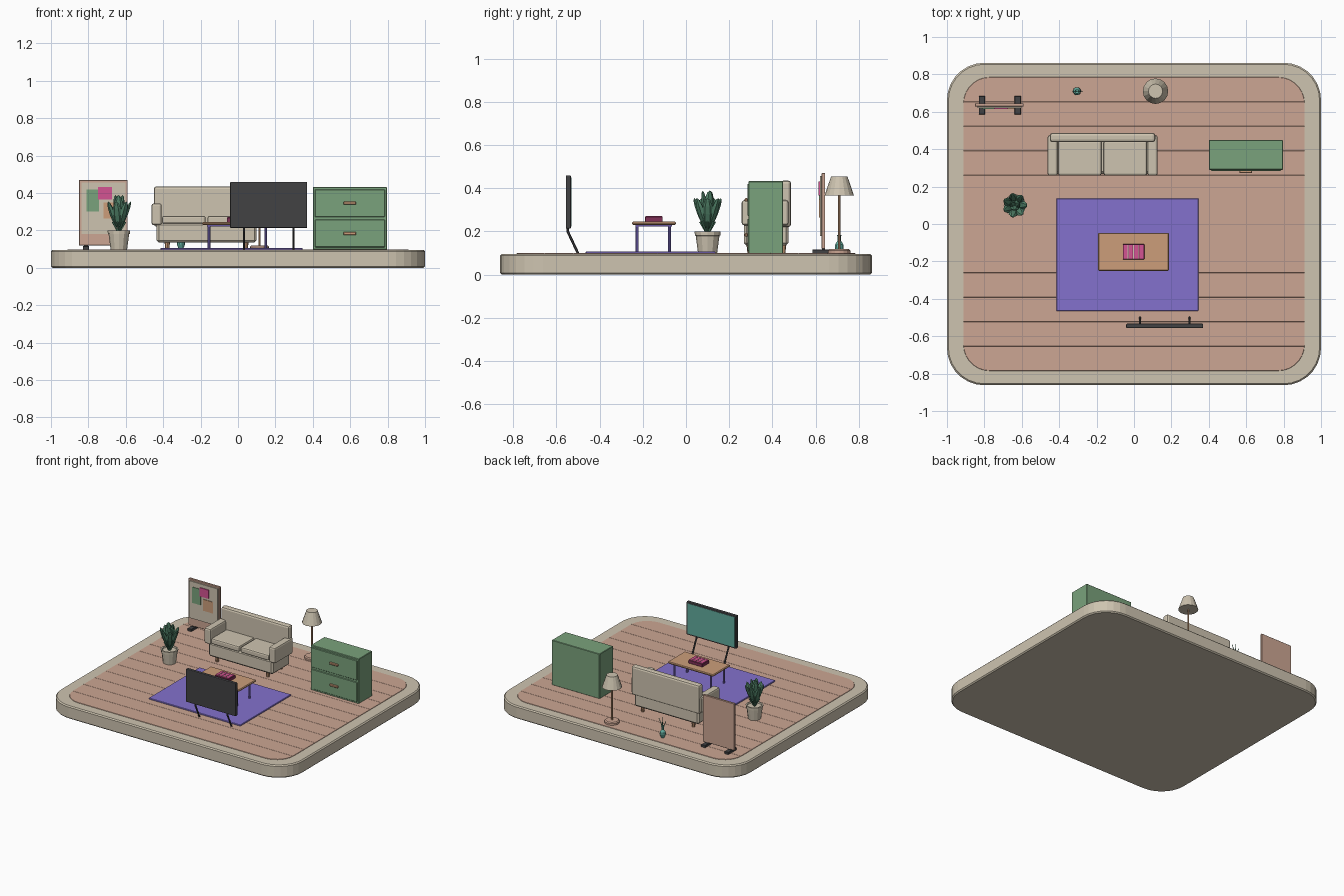
import bpy, bmesh, math
from mathutils import Vector, Matrix

if "Cube" in bpy.data.objects:
    bpy.data.objects.remove(bpy.data.objects["Cube"])


def mat(name, r, g, b):
    lin = lambda c: ((c / 255 + 0.055) / 1.055) ** 2.4
    m = bpy.data.materials.new(name)
    m.diffuse_color = (lin(r), lin(g), lin(b), 1)
    m.use_nodes = True
    m.node_tree.nodes["Principled BSDF"].inputs["Base Color"].default_value = m.diffuse_color
    return m


BEIGE = mat("beige", 206, 196, 176)
CLAY = mat("clay_pink", 204, 166, 147)
PURPLE = mat("purple", 131, 113, 205)
WOOD = mat("tan_wood", 204, 158, 122)
GREEN = mat("sage_green", 122, 162, 124)
LEAF = mat("leaf_green", 82, 132, 106)
DARK = mat("charcoal", 66, 66, 68)
TEAL = mat("teal", 98, 172, 158)
PINK = mat("pink", 212, 84, 146)
MAROON = mat("maroon", 128, 48, 86)


def finish(name, bm, m):
    bmesh.ops.recalc_face_normals(bm, faces=bm.faces)
    me = bpy.data.meshes.new(name)
    bm.to_mesh(me)
    bm.free()
    me.materials.append(m)
    ob = bpy.data.objects.new(name, me)
    bpy.context.collection.objects.link(ob)
    return ob


def bevel(ob, width, segments=1):
    b = ob.modifiers.new("bevel", "BEVEL")
    b.width, b.segments, b.limit_method = width, segments, "ANGLE"
    b.angle_limit = math.radians(40)


def box(name, x, y, z, m, bev=0, segments=1):
    bm = bmesh.new()
    bmesh.ops.create_cube(bm, size=1)
    for v in bm.verts:
        v.co = [(a + b) / 2 + c * (b - a) for (a, b), c in zip((x, y, z), v.co)]
    ob = finish(name, bm, m)
    if bev:
        bevel(ob, bev, segments)
    return ob


def lathe(name, profile, sides, loc, m):
    """Closed turned shape from (radius, height) points."""
    bm = bmesh.new()
    rings = [[bm.verts.new((loc[0] + r * math.cos(t), loc[1] + r * math.sin(t), z))
              for t in (2 * math.pi * i / sides for i in range(sides))] for r, z in profile]
    for a, b in zip(rings, rings[1:]):
        for i in range(sides):
            j = (i + 1) % sides
            bm.faces.new((a[i], a[j], b[j], b[i]))
    bm.faces.new(rings[0])
    bm.faces.new(rings[-1])
    return finish(name, bm, m)


def rod(name, a, b, r, m, sides=6, r2=None):
    a, b = Vector(a), Vector(b)
    d = b - a
    bm = bmesh.new()
    bmesh.ops.create_cone(bm, cap_ends=True, segments=sides, radius1=r,
                          radius2=r if r2 is None else r2, depth=d.length,
                          matrix=Matrix.Translation((a + b) / 2) @ d.to_track_quat("Z", "Y").to_matrix().to_4x4())
    return finish(name, bm, m)


def rounded_slab(hx, hy, rad, z0, z1, seg=7):
    bm = bmesh.new()
    vs = []
    for k, (sx, sy) in enumerate(((1, 1), (-1, 1), (-1, -1), (1, -1))):
        for i in range(seg + 1):
            t = math.pi / 2 * (k + i / seg)
            vs.append(bm.verts.new((sx * (hx - rad) + rad * math.cos(t),
                                    sy * (hy - rad) + rad * math.sin(t), z0)))
    f = bm.faces.new(vs)
    top = bmesh.ops.extrude_face_region(bm, geom=[f])["geom"]
    bmesh.ops.translate(bm, vec=(0, 0, z1 - z0), verts=[g for g in top if isinstance(g, bmesh.types.BMVert)])
    bmesh.ops.recalc_face_normals(bm, faces=bm.faces)
    return bm


# Base and planked floor with shallow grooves running along x
base = finish("base", rounded_slab(1.0, 0.862, 0.2, 0, 0.096), BEIGE)
bevel(base, 0.008)
bm = rounded_slab(0.912, 0.785, 0.14, 0.09, 0.0975)
for i in range(1, 12):
    y = -0.785 + i * 1.57 / 12
    bmesh.ops.bisect_plane(bm, geom=bm.verts[:] + bm.edges[:] + bm.faces[:],
                           plane_co=(0, y, 0), plane_no=(0, 1, 0))
bm.normal_update()
bmesh.ops.inset_individual(bm, faces=[f for f in bm.faces if f.normal.z > 0.9],
                           thickness=0.0015, depth=0.0015)
finish("floor_planks", bm, CLAY)

# Rug
box("rug", (-0.415, 0.345), (-0.465, 0.137), (0.095, 0.107), PURPLE, 0.003)

# Sofa
SX = -0.168
box("sofa_base", (SX - 0.267, SX + 0.267), (0.268, 0.475), (0.135, 0.24), BEIGE, 0.012)
box("sofa_back", (SX - 0.282, SX + 0.282), (0.438, 0.487), (0.22, 0.436), BEIGE, 0.014, 2)
for s, side in ((-1, "left"), (1, "right")):
    ax = SX + s * 0.267
    box("sofa_arm_" + side, (ax - 0.027, ax + 0.027), (0.258, 0.475), (0.228, 0.345), BEIGE, 0.012, 2)
    cx = SX + s * 0.122
    box("sofa_cushion_" + side, (cx - 0.116, cx + 0.116), (0.26, 0.445), (0.236, 0.278), BEIGE, 0.01, 2)
    for y, end in ((0.295, "front"), (0.45, "back")):
        lx = SX + s * 0.21
        rod(f"sofa_leg_{end}_{side}", (lx, y, 0.097), (lx, y, 0.14), 0.01, WOOD, 8, 0.015)

# Coffee table and striped book
box("table_top", (-0.192, 0.186), (-0.25, -0.047), (0.23, 0.245), WOOD, 0.005)
box("table_apron", (-0.165, 0.158), (-0.235, -0.065), (0.222, 0.231), PURPLE)
for x in (-0.155, 0.148):
    for y in (-0.226, -0.076):
        rod("table_leg", (x, y, 0.104), (x, y, 0.232), 0.007, PURPLE, 8)
box("book", (-0.06, 0.055), (-0.19, -0.108), (0.244, 0.269), MAROON, 0.002)
for i in range(4):
    x = -0.046 + i * 0.0287
    box("book_stripe", (x - 0.0105, x + 0.0105), (-0.186, -0.112), (0.268, 0.272), PINK)
    if i < 3:
        box("book_line", (x + 0.0125, x + 0.0162), (-0.186, -0.112), (0.268, 0.271), BEIGE)

# Television facing the sofa
box("tv_case", (-0.042, 0.37), (-0.557, -0.533), (0.213, 0.46), DARK, 0.005, 2)
box("tv_screen", (-0.031, 0.359), (-0.535, -0.531), (0.224, 0.449), TEAL)
for x in (0.032, 0.297):
    rod("tv_leg_upper", (x, -0.547, 0.24), (x, -0.547, 0.195), 0.006, DARK)
    rod("tv_leg_lower", (x, -0.548, 0.2), (x, -0.5, 0.098), 0.006, DARK)

# Drawer cabinet
box("cabinet_body", (0.4, 0.796), (0.29, 0.45), (0.097, 0.433), GREEN, 0.003)
for z0, z1 in ((0.11, 0.258), (0.272, 0.42)):
    box("drawer_front", (0.411, 0.785), (0.284, 0.292), (z0, z1), GREEN, 0.003)
    zc = (z0 + z1) / 2
    box("drawer_handle", (0.563, 0.632), (0.272, 0.286), (zc - 0.008, zc + 0.008), WOOD, 0.003)

# Floor lamp
LP = (0.115, 0.71)
lathe("lamp_foot", [(0.051, 0.097), (0.051, 0.112), (0.044, 0.119)], 16, LP, CLAY)
lathe("lamp_pole", [(0.006, 0.11), (0.006, 0.4)], 8, LP, WOOD)
lathe("lamp_shade", [(0.068, 0.366), (0.038, 0.455)], 16, LP, BEIGE)

# Small vase with sprigs
VP = (-0.305, 0.71)
lathe("vase", [(0.01, 0.097), (0.022, 0.125), (0.019, 0.142), (0.008, 0.158), (0.008, 0.176), (0.012, 0.184)],
      10, VP, TEAL)
for dx, h in ((-0.026, 0.225), (0.005, 0.25), (0.032, 0.235)):
    rod("sprig", (VP[0], VP[1], 0.17), (VP[0] + dx, VP[1], h), 0.003, LEAF, 5, 0.002)

# Pin board on two feet
box("board_frame", (-0.85, -0.59), (0.628, 0.645), (0.12, 0.47), CLAY, 0.002)
box("board_panel", (-0.838, -0.602), (0.62, 0.63), (0.18, 0.457), BEIGE)
for name, x, z, m in (("green", (-0.81, -0.742), (0.3, 0.418), GREEN),
                      ("pink", (-0.748, -0.675), (0.366, 0.431), PINK),
                      ("tan", (-0.72, -0.64), (0.265, 0.35), WOOD)):
    y0 = 0.614 if name == "pink" else 0.616
    box("note_" + name, x, (y0, 0.621), z, m)
for x in (-0.813, -0.621):
    box("board_foot", (x - 0.017, x + 0.017), (0.585, 0.685), (0.097, 0.116), DARK, 0.002)
    box("board_post", (x - 0.01, x + 0.01), (0.63, 0.643), (0.11, 0.13), DARK)

# Potted plant
PP = (-0.637, 0.1)
lathe("plant_pot", [(0.044, 0.097), (0.055, 0.18), (0.059, 0.182), (0.06, 0.2), (0.05, 0.2), (0.048, 0.19)],
      12, PP, BEIGE)
leaves = [(0.036, 0.285, 22, i * 360 / 7) for i in range(7)]
leaves += [(0.013, 0.315, 8, 25 + i * 120) for i in range(3)]
for r, z, tilt, ang in leaves:
    bm = bmesh.new()
    bmesh.ops.create_uvsphere(bm, u_segments=6, v_segments=6, radius=1)
    t = math.radians(ang)
    m = (Matrix.Translation((PP[0] + r * math.cos(t), PP[1] + r * math.sin(t), z))
         @ Matrix.Rotation(t, 4, "Z") @ Matrix.Rotation(math.radians(tilt), 4, "Y")
         @ Matrix.Diagonal((0.013, 0.025, 0.075, 1)))
    bmesh.ops.transform(bm, matrix=m, verts=bm.verts)
    finish("leaf", bm, LEAF)
    rod("stem", (PP[0], PP[1], 0.185), (PP[0] + r * math.cos(t), PP[1] + r * math.sin(t), z - 0.04), 0.005, LEAF, 5)
